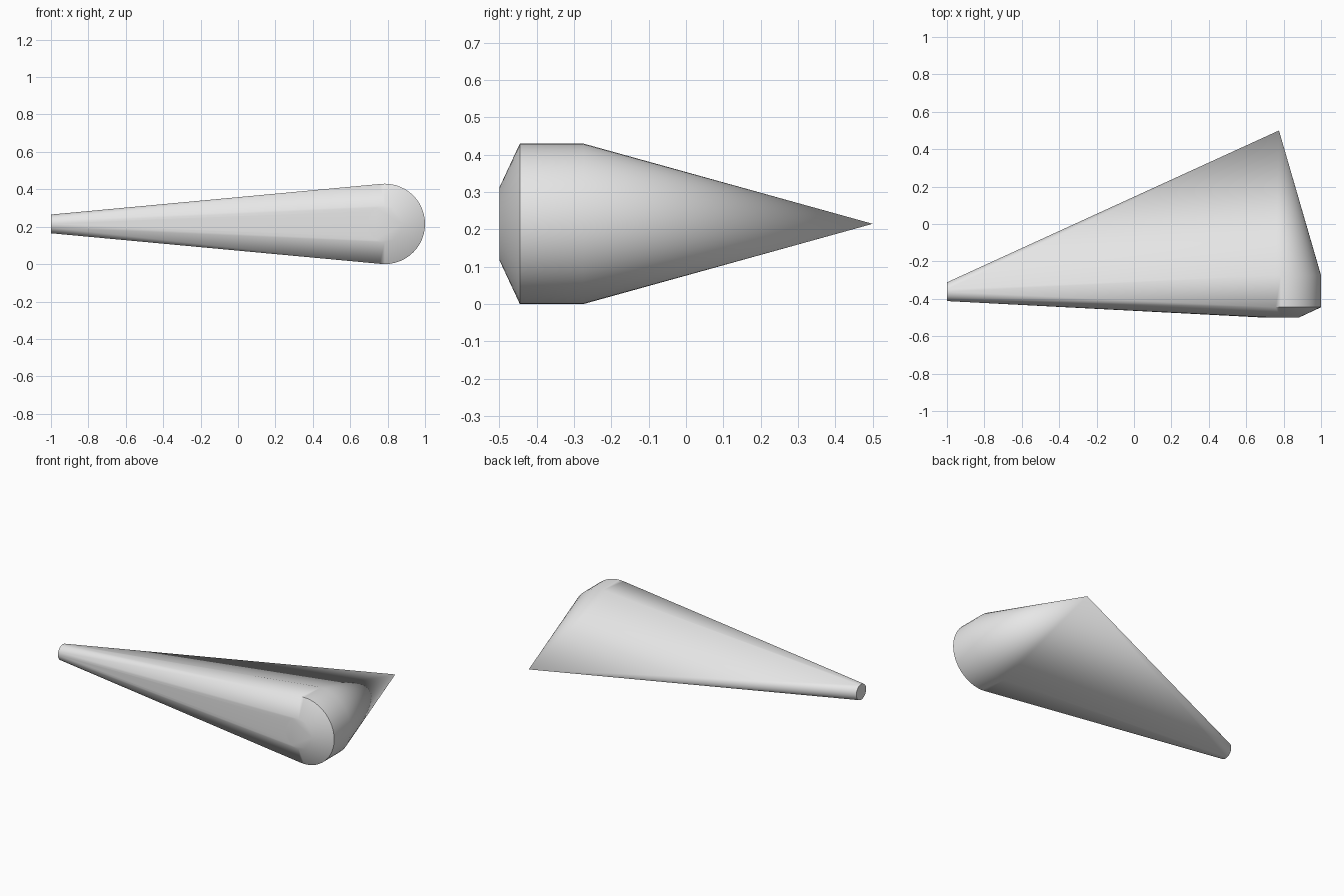
import bpy, bmesh, math
from mathutils import Vector

cube = bpy.data.objects.get("Cube")
if cube:
    bpy.data.objects.remove(cube, do_unlink=True)

MID_Z = 0.215
SEGMENTS = 48


def ring(bm, centre, radius, axis):
    """Add a ring of points around the x or y axis."""
    for i in range(SEGMENTS):
        a = 2 * math.pi * i / SEGMENTS
        u, v = radius * math.cos(a), radius * math.sin(a)
        offset = Vector((0, u, v)) if axis == "x" else Vector((u, 0, v))
        bm.verts.new(Vector(centre) + offset)


# One plain grey
grey = bpy.data.materials.new("light grey")
grey.use_nodes = True
colour = (0.8, 0.8, 0.8, 1)
grey.diffuse_color = colour
grey.node_tree.nodes["Principled BSDF"].inputs["Base Color"].default_value = colour

bm = bmesh.new()
# Narrow end disc
ring(bm, (-1, -0.362, MID_Z), 0.05, "x")
# Thick rounded end: front bevel disc and the two rims of the barrel
ring(bm, (0.785, -0.5, MID_Z), 0.097, "y")
ring(bm, (0.785, -0.445, MID_Z), 0.215, "y")
ring(bm, (0.785, -0.275, MID_Z), 0.215, "y")
# Rear point
bm.verts.new((0.775, 0.5, MID_Z))

# Wrap the profiles in one convex skin
hull = bmesh.ops.convex_hull(bm, input=bm.verts[:])
spare = {v for v in hull["geom_interior"] + hull["geom_unused"]
         if isinstance(v, bmesh.types.BMVert)}
bmesh.ops.delete(bm, geom=list(spare), context="VERTS")
bmesh.ops.dissolve_limit(bm, angle_limit=0.005, verts=bm.verts[:], edges=bm.edges[:])
bmesh.ops.recalc_face_normals(bm, faces=bm.faces[:])

mesh = bpy.data.meshes.new("tapered_wedge")
bm.to_mesh(mesh)
bm.free()
mesh.materials.append(grey)
wedge = bpy.data.objects.new("tapered_wedge", mesh)
bpy.context.collection.objects.link(wedge)

# Smooth the round sides, keep the rims sharp
bpy.ops.object.select_all(action="DESELECT")
wedge.select_set(True)
bpy.context.view_layer.objects.active = wedge
bpy.ops.object.shade_smooth_by_angle(angle=math.radians(30))
